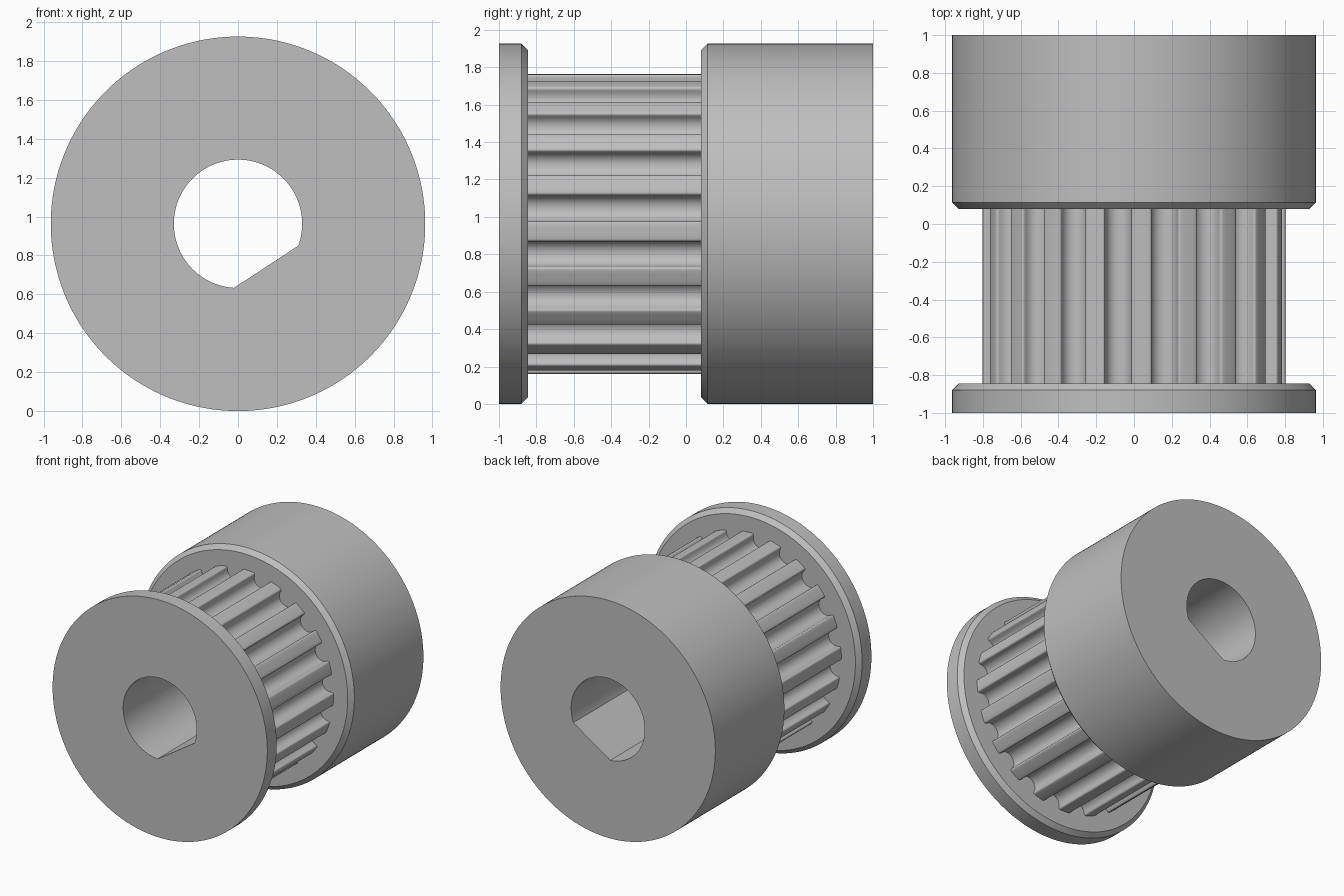
import bpy
import bmesh
from math import sin, cos, pi, radians

cube = bpy.data.objects.get("Cube")
if cube:
    bpy.data.objects.remove(cube, do_unlink=True)

RIM = 0.963          # flange and hub radius, also the axis height
CHAMFER = 0.035
TIP = 0.802          # radius over the teeth
BORE = 0.33
TEETH = 20
FLAT_DIR, FLAT_HALF = radians(-56.8), radians(36.8)
FIRST_LAND = radians(87.1)
PITCH = 2 * pi / TEETH

metal = bpy.data.materials.new("grey_metal")
metal.use_nodes = True
grey = (0.52, 0.52, 0.52, 1)
metal.diffuse_color = grey
metal.node_tree.nodes["Principled BSDF"].inputs["Base Color"].default_value = grey


def groove_half():
    """Half a belt groove as (sideways, depth), from its bottom to the land."""
    arc, fillet, deep = 0.070, 0.015, 0.028
    pts = [(arc * sin(t), deep + arc * cos(t))
           for t in (i * pi / 12 for i in range(7))]
    pts += [(arc + fillet * (1 - cos(t)), fillet * (1 - sin(t)))
            for t in (i * pi / 8 for i in range(5))]
    return pts


# One tooth pitch, centred on a groove, as (angle, radius)
half = [(u / (TIP - d), TIP - d) for u, d in groove_half()]
edge = half[-1][0]
half += [(edge + (PITCH / 2 - edge) * k / 2, TIP) for k in (1, 2)]
pitch_profile = [(-a, r) for a, r in reversed(half[1:-1])] + half
tooth_profile = [(FIRST_LAND + (n + 0.5) * PITCH + a, r)
                 for n in range(TEETH) for a, r in pitch_profile]
angles = [a for a, r in tooth_profile]


def circle(radius):
    return [(a, radius) for a in angles]


def wrap(a):
    return (a + pi) % (2 * pi) - pi


def d_bore():
    """Round bore with one flat; the nearest points snap to its corners."""
    loop = [wrap(a - FLAT_DIR) for a in angles]
    for corner in (-FLAT_HALF, FLAT_HALF):
        i = min(range(len(loop)), key=lambda k: abs(loop[k] - corner))
        loop[i] = corner
    flat = BORE * cos(FLAT_HALF)
    return [(a + FLAT_DIR, flat / cos(a) if abs(a) < FLAT_HALF else BORE)
            for a in loop]


def shell(name, stations):
    """Bridge a row of (y, profile) loops into one surface about the axis."""
    bm = bmesh.new()
    rings = [[bm.verts.new((r * cos(a), y, RIM + r * sin(a))) for a, r in loop]
             for y, loop in stations]
    n = len(angles)
    for p, q in zip(rings, rings[1:]):
        for i in range(n):
            j = (i + 1) % n
            bm.faces.new((p[i], q[i], q[j], p[j]))
    mesh = bpy.data.meshes.new(name)
    bm.to_mesh(mesh)
    bm.free()
    mesh.materials.append(metal)
    obj = bpy.data.objects.new(name, mesh)
    bpy.context.collection.objects.link(obj)
    bpy.ops.object.select_all(action="DESELECT")
    obj.select_set(True)
    bpy.context.view_layer.objects.active = obj
    bpy.ops.object.shade_smooth_by_angle(angle=radians(30))


bore, rim, lip = d_bore(), circle(RIM), circle(RIM - CHAMFER)
FRONT, FLANGE_BACK, HUB_FRONT, BACK = -1, -0.845, 0.08, 1

# Front flange, chamfered towards the teeth
shell("front_flange", [(FRONT, bore), (FRONT, rim), (FLANGE_BACK - CHAMFER, rim),
                       (FLANGE_BACK, lip), (FLANGE_BACK, tooth_profile)])
# Toothed belt barrel
shell("toothed_barrel", [(FLANGE_BACK, tooth_profile), (HUB_FRONT, tooth_profile)])
# Rear hub, chamfered towards the teeth
shell("rear_hub", [(HUB_FRONT, tooth_profile), (HUB_FRONT, lip),
                   (HUB_FRONT + CHAMFER, rim), (BACK, rim), (BACK, bore)])
# Through bore with its flat
shell("shaft_bore", [(BACK, bore), (FRONT, bore)])
